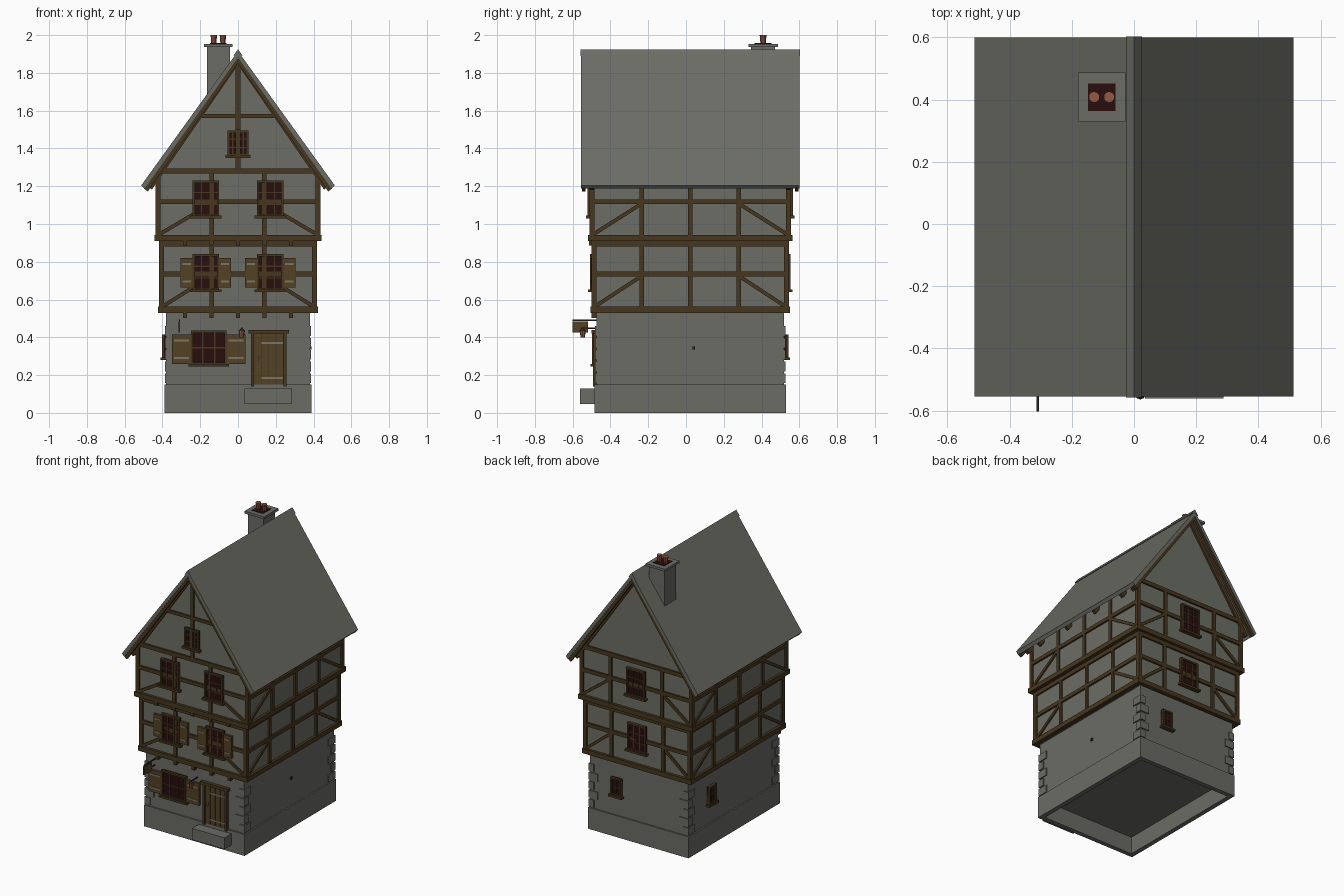
import bpy, bmesh, math
from mathutils import Vector

if "Cube" in bpy.data.objects:
    bpy.data.objects.remove(bpy.data.objects["Cube"], do_unlink=True)

CY = 0.0225      # middle of the house in depth


def material(name, rgb):
    m = bpy.data.materials.new(name)
    m.use_nodes = True
    m.diffuse_color = (*rgb, 1)
    m.node_tree.nodes["Principled BSDF"].inputs["Base Color"].default_value = (*rgb, 1)
    return m


PLASTER = material("grey plaster", (.15, .155, .13))
STONE = material("grey stone", (.145, .15, .13))
ROOF = material("grey roof", (.15, .152, .13))
TIMBER = material("dark timber", (.062, .037, .013))
PLANK = material("plank brown", (.085, .052, .018))
GLASS = material("dark red glass", (.022, .004, .004))
CLAY = material("terracotta", (.3, .1, .055))
IRON = material("black iron", (.02, .02, .02))
HINGE = material("pale hinge", (.2, .18, .13))

parts = {}


def place(side, u, z, d):
    """u along the wall, z up, d outward from the middle of the house."""
    return {"front": Vector((u, CY - d, z)), "back": Vector((u, CY + d, z)),
            "left": Vector((d, u, z)), "right": Vector((-d, u, z))}[side]


def prism(name, mat, side, pts, d0, d1):
    bm = parts.setdefault(name, (bmesh.new(), mat))[0]
    a = [bm.verts.new(place(side, u, z, d0)) for u, z in pts]
    b = [bm.verts.new(place(side, u, z, d1)) for u, z in pts]
    bm.faces.new(a)
    bm.faces.new(b[::-1])
    for i in range(len(pts)):
        j = (i + 1) % len(pts)
        bm.faces.new((a[j], a[i], b[i], b[j]))


def slab(name, mat, side, u0, u1, z0, z1, d0, d1):
    prism(name, mat, side, [(u0, z0), (u1, z0), (u1, z1), (u0, z1)], d0, d1)


def box(name, mat, x0, x1, y0, y1, z0, z1):
    slab(name, mat, "back", x0, x1, z0, z1, y0 - CY, y1 - CY)


def bar(name, mat, side, p, q, w, d0, d1):
    p, q = Vector(p), Vector(q)
    n = Vector((p.y - q.y, q.x - p.x)).normalized() * w / 2
    prism(name, mat, side, [p - n, q - n, q + n, p + n], d0, d1)


def tube(name, mat, x, y, z0, z1, r0, r1, sides=10):
    bm = parts.setdefault(name, (bmesh.new(), mat))[0]
    new = bmesh.ops.create_cone(bm, cap_ends=True, segments=sides, radius1=r0,
                                radius2=r1, depth=z1 - z0)["verts"]
    bmesh.ops.translate(bm, verts=new, vec=(x, y, (z0 + z1) / 2))


def window(name, side, u, z, w, h, d, cols, rows):
    """Pane, frame, glazing bars and a projecting sill."""
    u0, u1, f = u - w / 2, u + w / 2, .012
    slab(name + "_glass", GLASS, side, u0, u1, z, z + h, d - .01, d + .012)
    for a, b in ((u0, u0 + f), (u1 - f, u1)):
        slab(name + "_frame", TIMBER, side, a, b, z, z + h, d, d + .022)
    for a, b in ((z, z + f), (z + h - f, z + h)):
        slab(name + "_frame", TIMBER, side, u0, u1, a, b, d, d + .022)
    for i in range(1, cols):
        c = u0 + w * i / cols
        slab(name + "_frame", TIMBER, side, c - .003, c + .003, z, z + h, d, d + .017)
    for i in range(1, rows):
        c = z + h * i / rows
        slab(name + "_frame", TIMBER, side, u0, u1, c - .003, c + .003, d, d + .017)
    slab(name + "_sill", TIMBER, side, u0 - .012, u1 + .012, z - .01, z + .004, d, d + .03)


def shutter(side, u0, u1, z0, z1, d):
    slab("shutters", PLANK, side, u0, u1, z0, z1, d, d + .016)
    for t in (.2, .8):
        c = z0 + (z1 - z0) * t
        slab("shutter_hinges", HINGE, side, u0 + .01, u1 - .01, c - .005, c + .005, d, d + .019)


# Stone ground floor with a hollow plinth
for s in ("front", "back"):
    slab("plinth", STONE, s, -.39, .39, 0, .15, .475, .507)
for s in ("left", "right"):
    slab("plinth", STONE, s, CY - .475, CY + .475, 0, .15, .358, .39)
box("ground_floor", STONE, -.38, .38, CY - .497, CY + .497, .12, .55)
for sx in (-1, 1):
    for sy in (-1, 1):
        for i in range(5):
            wx, wy = (.04, .075) if i % 2 == 0 else (.07, .045)
            x, y = sx * .387, CY + sy * .504
            xs, ys = sorted((x, x - sx * wx)), sorted((y, y - sy * wy))
            z = .157 + i * .0625
            box("corner_stones", STONE, *xs, *ys, z, z + .052)

# Timber-framed storeys: half width, half depth, bottom, top, middle rail
storeys = ((.405, .51, .53, .91, .735), (.425, .522, .91, 1.295, 1.118))
for hx, hy, z0, z1, rail in storeys:
    box("storey_walls", PLASTER, -hx, hx, CY - hy, CY + hy, z0 + .005, min(z1, 1.28))
    t = .012
    for side in ("front", "back", "left", "right"):
        flat = side in ("front", "back")
        half, d, c = (hx, hy, 0) if flat else (hy, hx, CY)
        half += t

        def beam(u0, u1, a, b, out=t):
            slab("timber_frame", TIMBER, side, c + u0, c + u1, a, b, d - .01, d + out)
        beam(-half - .006, half + .006, z0, z0 + .033, t + .006)
        beam(-half, half, z1 - .028, z1)
        beam(-half, half, rail - .013, rail + .013)
        posts = {"front": (-.14, .14), "back": (-.2, .2)}.get(side, (-.257, 0, .257))
        for p in posts:
            beam(p - .012, p + .012, z0, z1)
        for s in (-1, 1):
            beam(*sorted((s * half, s * (half - .026))), z0, z1)
            inner = max(posts)
            bar("timber_braces", TIMBER, side, (c + s * (half - .02), z0 + .035),
                (c + s * inner, rail - .01), .02, d - .01, d + t - .002)

# Joist ends below each jetty
for z, d in ((.515, .51), (.898, .522)):
    for i in range(-2, 3):
        slab("joist_ends", TIMBER, "front", i * .14 - .01, i * .14 + .01, z - .012, z + .018,
             d - .05, d + .014)

# Gable walls and the front gable framing
prism("gable", PLASTER, "back", [(-.425, 1.27), (.425, 1.27), (0, 1.88)], -.522, .522)
slab("gable_frame", TIMBER, "front", -.012, .012, 1.29, 1.85, .51, .534)
slab("gable_frame", TIMBER, "front", -.19, .19, 1.56, 1.582, .51, .533)

# Roof slabs, verge boards, rafter tails and ridge
top, eave = Vector((0, 1.915)), Vector((.512, 1.205))
drop = Vector((0, -.034))
for s in (-1, 1):
    flip = lambda p: (s * p[0], p[1])
    prism("roof", ROOF, "back", [flip(p) for p in (top, eave, eave + Vector((-.017, -.018)),
          top + drop)], -.5775, .5775)
    a, b = top + Vector((0, -.043)), eave + Vector((-.024, -.025))
    for side in ("front", "back"):
        bar("verge_boards", TIMBER, side, flip(a), flip(b), .026, .555, .574)
        bar("gable_rafters", TIMBER, side, flip(a + Vector((0, -.008))),
            flip(b + Vector((-.022, .01))), .024, .51, .534)
    for i in range(4):
        y = -.385 + i * .27 - CY
        bar("rafter_tails", TIMBER, "back", flip((.4, 1.288)), flip((.462, 1.196)), .026,
            y - .009, y + .009)
prism("ridge_cap", ROOF, "back", [(-.025, 1.89), (0, 1.925), (.025, 1.89), (0, 1.9)], -.58, .58)

# Chimney with two pots
box("chimney_stack", STONE, -.165, -.042, .345, .472, 1.6, 1.94)
box("chimney_cap", STONE, -.18, -.028, .33, .487, 1.937, 1.954)
box("chimney_top", GLASS, -.148, -.06, .363, .452, 1.95, 1.957)
for x in (-.128, -.08):
    tube("chimney_pots", CLAY, x, .408, 1.955, 2.0, .014, .018)

# Windows and shutters
for s in (-1, 1):
    window("upper_window", "front", s * .17, 1.04, .14, .19, .522, 3, 3)
    window("middle_window", "front", s * .17, .65, .14, .19, .51, 3, 3)
    for a, b in ((.038, .1), (.24, .304)):
        shutter("front", *sorted((s * a, s * b)), .665, .82, .51)
window("attic_window", "front", 0, 1.36, .11, .135, .522, 4, 3)
slab("attic_mullion", TIMBER, "front", -.012, .012, 1.35, 1.5, .52, .546)
window("back_window", "back", 0, 1.04, .14, .19, .522, 3, 3)
window("back_window", "back", 0, .65, .14, .19, .51, 3, 3)
window("shop_window", "front", -.155, .255, .19, .18, .497, 3, 2)
shutter("front", -.35, -.25, .26, .415, .497)
shutter("front", -.06, .04, .26, .415, .497)
window("small_window", "back", .17, .29, .08, .125, .497, 2, 2)
window("small_window", "right", .27, .29, .08, .125, .38, 2, 2)

# Door and step
for i in range(4):
    u = .088 + i * .038
    slab("door_planks", PLANK, "front", u, u + .035, .14, .42, .48, .506)
slab("door_backing", TIMBER, "front", .07, .255, .14, .425, .48, .502)
for a, b in ((.07, .086), (.241, .257)):
    slab("door_frame", TIMBER, "front", a, b, .14, .425, .48, .515)
slab("door_lintel", TIMBER, "front", .055, .27, .42, .44, .48, .522)
for z in (.185, .37):
    slab("door_hinges", HINGE, "front", .125, .238, z - .005, z + .005, .5, .509)
slab("door_handle", HINGE, "front", .101, .109, .275, .3, .5, .516)
slab("door_step", STONE, "front", .035, .287, .048, .128, .48, .5825)

# Hanging sign, lantern and wall anchor
box("sign_board", PLANK, -.314, -.306, -.602, -.518, .425, .483)
box("sign_bracket", IRON, -.313, -.307, -.602, -.47, .487, .494)
box("sign_bracket", IRON, -.313, -.307, -.52, -.47, .445, .45)
box("lantern_arm", IRON, .017, .023, -.555, -.47, .447, .453)
tube("lantern", CLAY, .02, -.547, .4, .436, .011, .017, 8)
tube("lantern_top", IRON, .02, -.547, .436, .45, .017, .003, 8)
slab("wall_anchor", IRON, "left", .035, .047, .335, .352, .37, .39)

# Turn the collected geometry into objects
for name, (bm, mat) in parts.items():
    bmesh.ops.recalc_face_normals(bm, faces=bm.faces)
    mesh = bpy.data.meshes.new(name)
    bm.to_mesh(mesh)
    bm.free()
    mesh.materials.append(mat)
    bpy.context.collection.objects.link(bpy.data.objects.new(name, mesh))
